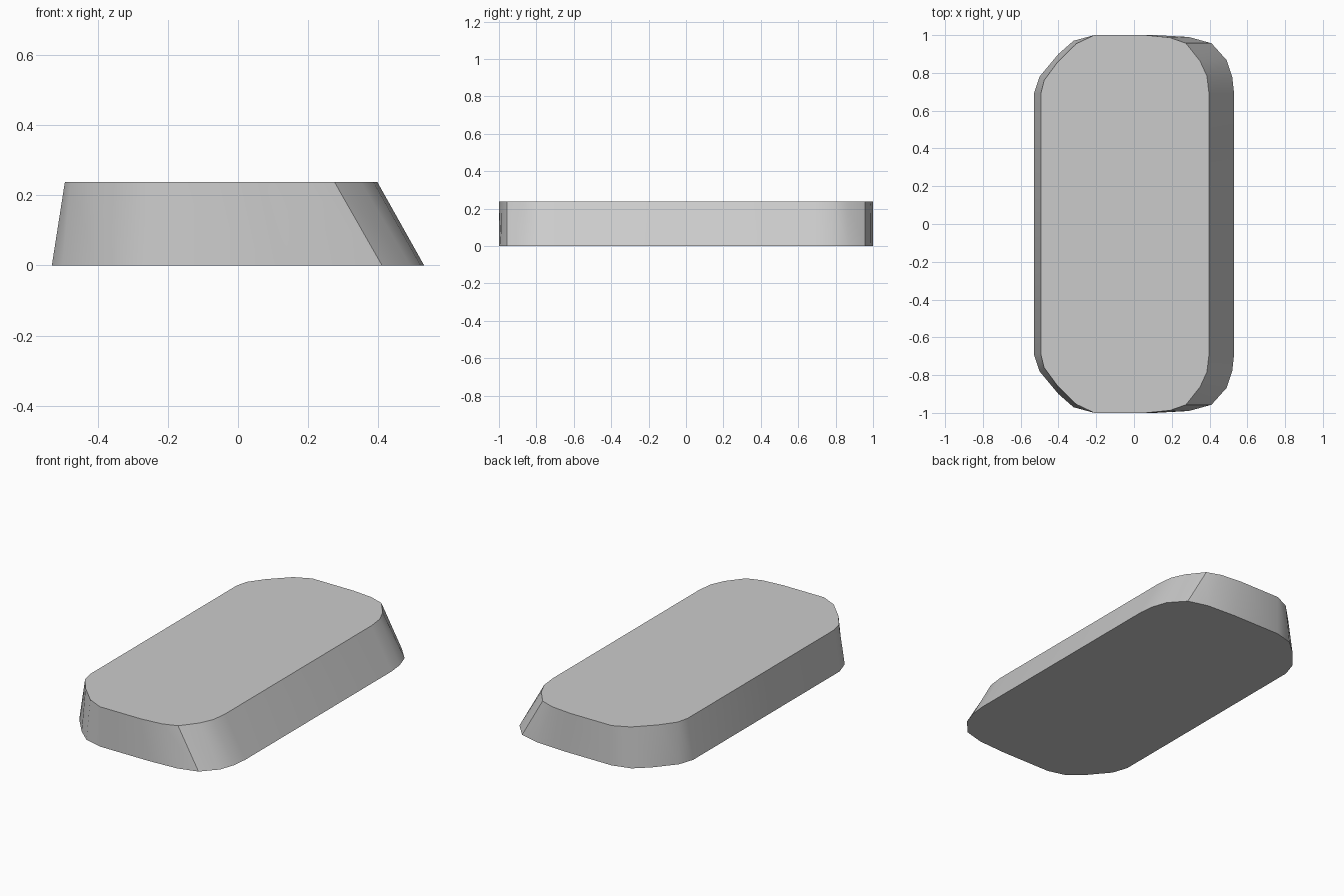
import bpy, bmesh, math

if "Cube" in bpy.data.objects:
    bpy.data.objects.remove(bpy.data.objects["Cube"])

HEIGHT = 0.237

# Back half of each outline, left to right; the front half is its mirror image
bottom_half = [(-0.53, 0.69), (-0.50, 0.78), (-0.40, 0.90), (-0.32, 0.97), (-0.21, 1.0),
               (0.11, 1.0), (0.29, 0.99), (0.41, 0.957), (0.49, 0.868), (0.52, 0.78), (0.53, 0.69)]
top_half = [(-0.493, 0.69), (-0.476, 0.76), (-0.41, 0.85), (-0.305, 0.955), (-0.21, 1.0),
            (0.06, 1.0), (0.19, 0.987), (0.275, 0.957), (0.35, 0.862), (0.386, 0.783), (0.397, 0.69)]


def ring(bm, half, z):
    outline = half + [(x, -y) for x, y in reversed(half)]
    return [bm.verts.new((x, y, z)) for x, y in outline]


# Block lofted between the base and the smaller, offset top
bm = bmesh.new()
base = ring(bm, bottom_half, 0.0)
top = ring(bm, top_half, HEIGHT)
bm.faces.new(base)
bm.faces.new(top)
n = len(base)
for i in range(n):
    j = (i + 1) % n
    bm.faces.new((base[i], base[j], top[j], top[i]))
bmesh.ops.recalc_face_normals(bm, faces=bm.faces)

mesh = bpy.data.meshes.new("tapered_block")
bm.to_mesh(mesh)
bm.free()
block = bpy.data.objects.new("tapered_block", mesh)
bpy.context.collection.objects.link(block)

# Soft rounded sides, crisp top and bottom rims
bpy.context.view_layer.objects.active = block
block.select_set(True)
bpy.ops.object.shade_smooth_by_angle(angle=math.radians(30))
